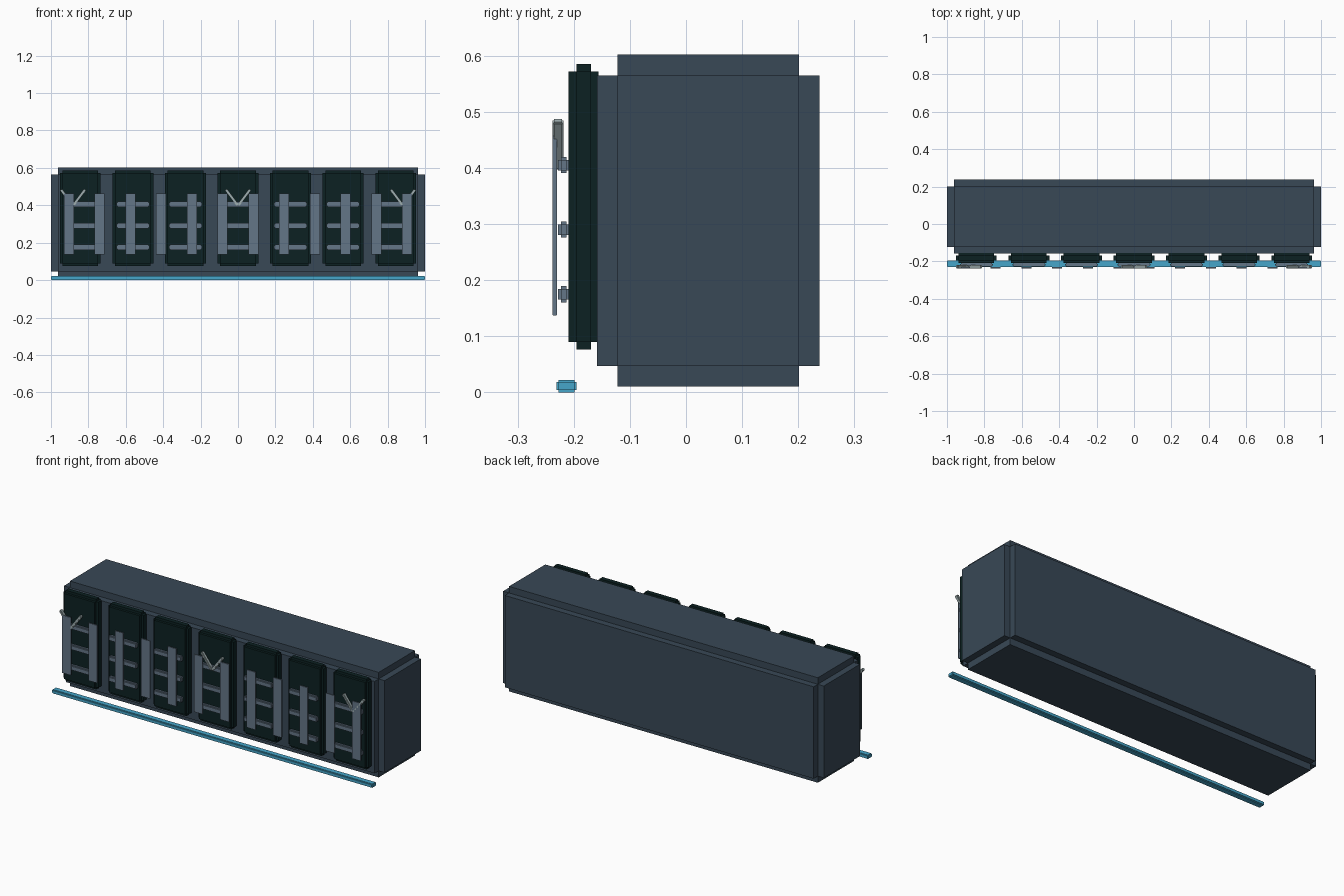
import bpy, bmesh, math
from mathutils import Vector, Matrix

cube = bpy.data.objects.get("Cube")
if cube:
    bpy.data.objects.remove(cube, do_unlink=True)


def linear(c):
    c /= 255
    return c / 12.92 if c <= 0.04045 else ((c + 0.055) / 1.055) ** 2.4


def material(name, r, g, b):
    m = bpy.data.materials.new(name)
    col = (linear(r), linear(g), linear(b), 1)
    m.diffuse_color = col
    m.use_nodes = True
    bsdf = next(n for n in m.node_tree.nodes if n.type == 'BSDF_PRINCIPLED')
    bsdf.inputs["Base Color"].default_value = col
    return m


SLATE = material("dark slate", 56, 72, 86)
SCREEN = material("blackish green", 12, 33, 34)
STEEL = material("steel grey", 100, 118, 135)
SILVER = material("pale silver", 158, 174, 176)
BLUE = material("sky blue", 70, 166, 202)


def stepped_box(name, lo, hi, step, mat, angle=0):
    """Box with notched edges: a core whose six faces are each pushed outwards."""
    lo, hi = Vector(lo), Vector(hi)
    core = hi - lo - Vector((2 * step,) * 3)
    bm = bmesh.new()
    bmesh.ops.create_cube(bm, size=1, matrix=Matrix.Diagonal((*core, 1)))
    bm.normal_update()
    caps = bmesh.ops.extrude_discrete_faces(bm, faces=bm.faces[:])["faces"]
    bm.normal_update()
    for f in caps:
        shift = f.normal.copy() * step
        for v in f.verts:
            v.co += shift
    mesh = bpy.data.meshes.new(name)
    bm.to_mesh(mesh)
    bm.free()
    mesh.materials.append(mat)
    ob = bpy.data.objects.new(name, mesh)
    ob.location = (lo + hi) / 2
    ob.rotation_euler.y = angle
    bpy.context.collection.objects.link(ob)
    return ob


# Main housing and the light strip below its front
stepped_box("housing", (-1, -0.159, 0.01), (1, 0.238, 0.602), 0.037, SLATE)
stepped_box("light_strip", (-1, -0.231, 0), (1, -0.195, 0.022), 0.004, BLUE)

# Seven dark panels, each with three horizontal rungs
for i in range(7):
    x = (i - 3) * 0.281
    stepped_box(f"panel_{i + 1}", (x - 0.109, -0.209, 0.076),
                (x + 0.109, -0.156, 0.585), 0.0135, SCREEN)
    for j, z in enumerate((0.175, 0.29, 0.405)):
        stepped_box(f"rung_{i + 1}_{j + 1}", (x - 0.088, -0.228, z - 0.0145),
                    (x + 0.088, -0.208, z + 0.0145), 0.005, STEEL)

# Twelve upright bars in front of the rungs
for i in range(12):
    x = (i - 5.5) * 0.1644
    stepped_box(f"upright_{i + 1}", (x - 0.027, -0.238, 0.137),
                (x + 0.027, -0.230, 0.463), 0.001, STEEL)

# Three V-shaped marks, each made of two tilted arms
for i, x in enumerate((-0.882, 0, 0.882)):
    for side, label in ((-1, "right"), (1, "left")):
        cx, cz = x + side * 0.033, 0.442
        stepped_box(f"v_mark_{i + 1}_{label}_arm", (cx - 0.053, -0.238, cz - 0.007),
                    (cx + 0.053, -0.218, cz + 0.007), 0.003, SILVER,
                    angle=-side * math.radians(53))
